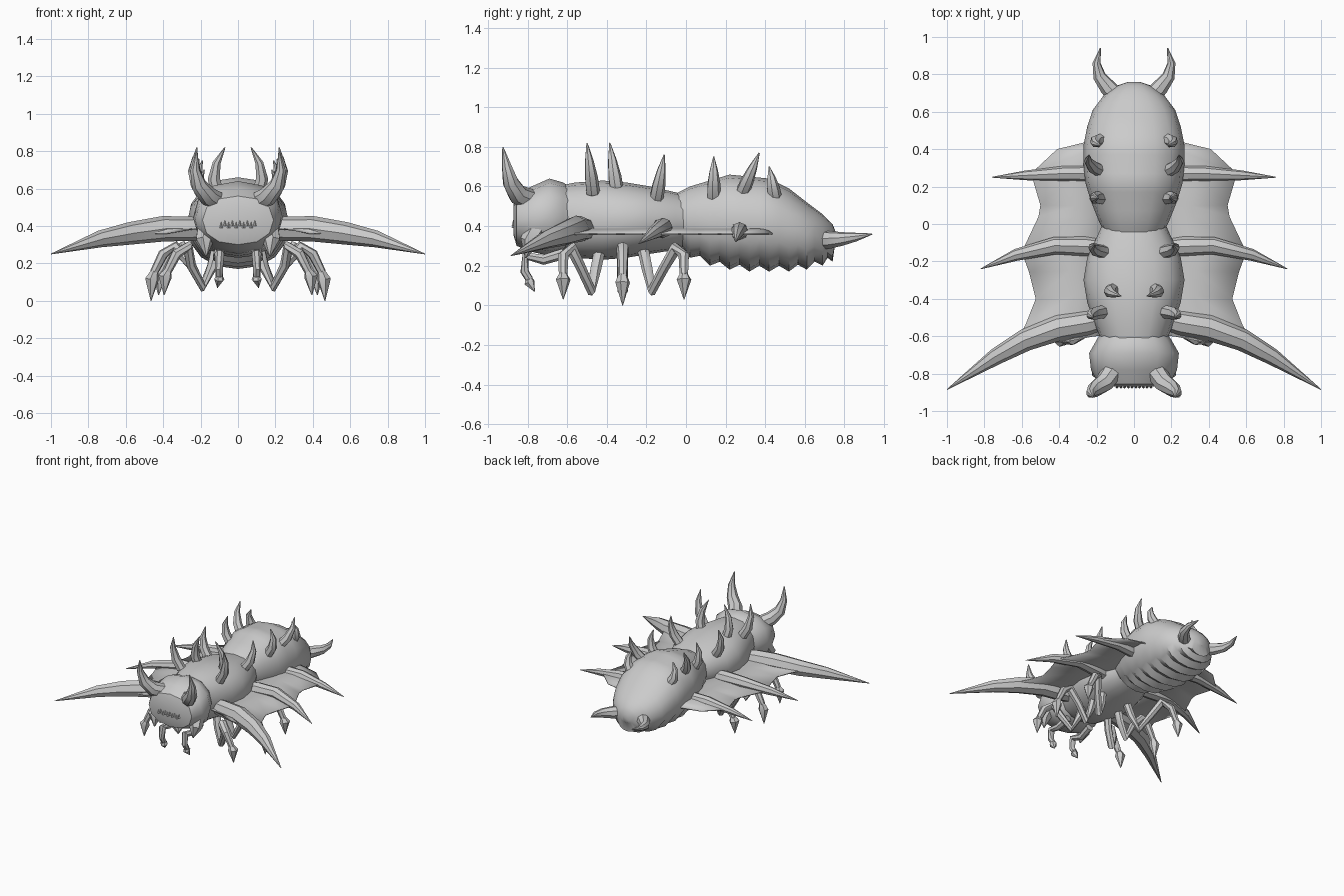
import bpy, bmesh, math
from mathutils import Vector

cube = bpy.data.objects.get("Cube")
if cube:
    bpy.data.objects.remove(cube, do_unlink=True)

grey = bpy.data.materials.new("stone grey")
grey.use_nodes = True
grey.diffuse_color = (0.6, 0.6, 0.6, 1)
grey.node_tree.nodes["Principled BSDF"].inputs["Base Color"].default_value = (0.6, 0.6, 0.6, 1)


def finish(name, bm, mirror=False, angle=40):
    """Turn a bmesh into a shaded object, optionally mirrored across x."""
    bmesh.ops.recalc_face_normals(bm, faces=bm.faces)
    mesh = bpy.data.meshes.new(name)
    bm.to_mesh(mesh)
    bm.free()
    mesh.materials.append(grey)
    mesh.shade_smooth()
    mesh.set_sharp_from_angle(angle=math.radians(angle))
    ob = bpy.data.objects.new(name, mesh)
    bpy.context.collection.objects.link(ob)
    if mirror:
        ob.modifiers.new("both sides", "MIRROR").use_mirror_merge = False
    return ob


def skin(bm, rings):
    """Bridge equal rings of vertices and cap both ends."""
    n = len(rings[0])
    for a, b in zip(rings, rings[1:]):
        for i in range(n):
            j = (i + 1) % n
            bm.faces.new((a[i], a[j], b[j], b[i]))
    bm.faces.new(rings[0])
    bm.faces.new(rings[-1])


def loft(name, rows, sides=16, rib=0):
    """Rounded body along y; each row is (y, half width, bottom, top)."""
    if rib:
        full = []
        for a, b in zip(rows, rows[1:]):
            mid = [(p + q) / 2 for p, q in zip(a, b)]
            full += [a, (mid[0], mid[1], mid[2] + rib, mid[3])]
        rows = full + [rows[-1]]
    bm = bmesh.new()
    rings = []
    for y, w, lo, hi in rows:
        ring = []
        for k in range(sides):
            t = math.tau * k / sides
            c, s = math.cos(t), math.sin(t)
            x = w * math.copysign(abs(c) ** 0.9, c)
            z = (lo + hi) / 2 + (hi - lo) / 2 * math.copysign(abs(s) ** 0.9, s)
            ring.append(bm.verts.new((x, y, z)))
        rings.append(ring)
    skin(bm, rings)
    return finish(name, bm)


def tube(name, points, radii, sides=7):
    """Mirrored tapering limb through the points."""
    pts = [Vector(p) for p in points]
    bm = bmesh.new()
    rings = []
    side = None
    for i, p in enumerate(pts):
        d = (pts[min(i + 1, len(pts) - 1)] - pts[max(i - 1, 0)]).normalized()
        if side is None:
            side = d.orthogonal()
        side = (side - d * side.dot(d)).normalized()
        up = d.cross(side)
        rings.append([bm.verts.new(p + radii[i] * (side * math.cos(math.tau * k / sides)
                      + up * math.sin(math.tau * k / sides))) for k in range(sides)])
    skin(bm, rings)
    return finish(name, bm, mirror=True)


# Body in three overlapping parts
loft("head", [(-.87, .12, .35, .51), (-.855, .19, .3, .56), (-.78, .23, .27, .6),
              (-.69, .24, .25, .64), (-.62, .2, .27, .62), (-.56, .16, .3, .58)], sides=12)
loft("thorax", [(-.66, .16, .3, .6), (-.56, .2, .24, .62), (-.42, .25, .23, .63),
                (-.3, .27, .24, .62), (-.18, .25, .26, .6), (-.05, .19, .28, .57),
                (.04, .15, .32, .54)])
loft("abdomen", [(-.06, .15, .29, .56), (.02, .19, .24, .6), (.12, .23, .2, .63),
                 (.22, .26, .18, .66), (.32, .27, .17, .65), (.42, .27, .17, .64),
                 (.52, .25, .17, .59), (.61, .22, .18, .52), (.69, .16, .2, .46),
                 (.74, .09, .22, .41), (.76, .03, .3, .36)], rib=.03)

# Jaw flaps and a row of small teeth
tube("jaw_flap", [(.16, -.74, .4), (.18, -.79, .32), (.17, -.81, .24)], [.06, .05, .004])
bm = bmesh.new()
for i in range(10):
    x = -.09 + .02 * i
    z = .405 + .01 * (i % 2)
    bmesh.ops.create_cone(bm, segments=4, radius1=.009, radius2=.001, depth=.03)
    for v in bm.verts[-8:]:
        v.co += Vector((x, -.872, z))
finish("teeth", bm)

# Horns on the head and tail
tube("head_horn", [(.11, -.78, .53), (.16, -.85, .56), (.21, -.885, .62), (.23, -.905, .7),
                   (.22, -.925, .8)], [.055, .052, .042, .026, .003], 8)
tube("tail_horn", [(.07, .66, .33), (.14, .73, .33), (.185, .79, .335), (.2, .86, .345),
                   (.18, .94, .36)], [.05, .045, .035, .022, .003], 8)

# Curved back spikes: base and tip
spikes = [((.17, -.47, .57), (.22, -.5, .82)), ((.11, -.35, .58), (.07, -.385, .82)),
          ((.16, -.15, .54), (.21, -.11, .76)), ((.17, .14, .55), (.19, .14, .75)),
          ((.17, .28, .56), (.24, .37, .77)), ((.17, .45, .54), (.18, .42, .7))]
for base, tip in spikes:
    a, b = Vector(base), Vector(tip)
    bow = Vector((.03, 0, 0))
    tube("back_spike", [a, a.lerp(b, .3) + bow, a.lerp(b, .65) + bow, b],
         [.036, .034, .022, .003])

# Wing spines
tube("front_wing_spine", [(.12, -.5, .38), (.25, -.53, .385), (.4, -.555, .385), (.58, -.62, .36),
                          (.74, -.71, .33), (1, -.885, .25)],
     [.05, .065, .068, .06, .045, .002], 8)
tube("middle_wing_spine", [(.12, -.13, .38), (.26, -.12, .39), (.42, -.115, .395),
                           (.63, -.165, .365), (.82, -.24, .31)],
     [.04, .052, .047, .032, .002], 8)
tube("rear_wing_spine", [(.12, .27, .37), (.25, .27, .375), (.38, .27, .38), (.58, .26, .355),
                         (.76, .25, .32)], [.035, .045, .04, .026, .002], 8)

# Scalloped wing membrane: outer edge joined to the body in strips
edge = [(.2, .45), (.41, .4), (.55, .27), (.5, .1), (.51, .04), (.6, -.15),
        (.56, -.26), (.525, -.4), (.58, -.54), (.64, -.64), (.38, -.63)]
bm = bmesh.new()
strips = []
for x, y in edge:
    root = Vector((.12, y * .92, .385))
    rim = Vector((x, y, .36))
    strip = [root, root.lerp(rim, .5) + Vector((0, 0, .01)), rim]
    strips.append([bm.verts.new(p) for p in strip])
for a, b in zip(strips, strips[1:]):
    for i in range(2):
        bm.faces.new((a[i], a[i + 1], b[i + 1], b[i]))
wing = finish("wing_membrane", bm, mirror=True)
thick = wing.modifiers.new("thickness", "SOLIDIFY")
thick.thickness = .008
thick.offset = 0

# Walking legs: hip, low elbow, high knee, shin, flared claw
legs = [("front_leg", -.43, -.48, -.58, -.62, .39, .03),
        ("middle_leg", -.32, -.32, -.32, -.32, .46, 0),
        ("rear_leg", -.22, -.17, -.05, -.01, .42, .03)]
for name, hip, elbow, knee, foot, x, z in legs:
    tube(name, [(.11, hip, .3), (.14, (hip + elbow) / 2, .18), (.19, elbow, .075),
                (.25, (elbow + knee) / 2, .19), (x - .12, knee, .29), (x - .06, foot, .25),
                (x - .01, foot, .15)], [.03, .028, .027, .026, .032, .028, .022])
    tube(name + "_claw", [(x - .015, foot, .16), (x, foot, .115 + z / 2), (x + .005, foot, z)],
         [.02, .038, .002], 6)

# Small grasping arms under the head
tube("small_arm", [(.1, -.62, .26), (.11, -.72, .23), (.1, -.81, .25), (.1, -.815, .17),
                   (.1, -.79, .13)], [.028, .026, .026, .022, .02])
tube("small_arm_claw", [(.1, -.795, .14), (.1, -.79, .115), (.11, -.765, .07)],
     [.016, .028, .002], 6)
